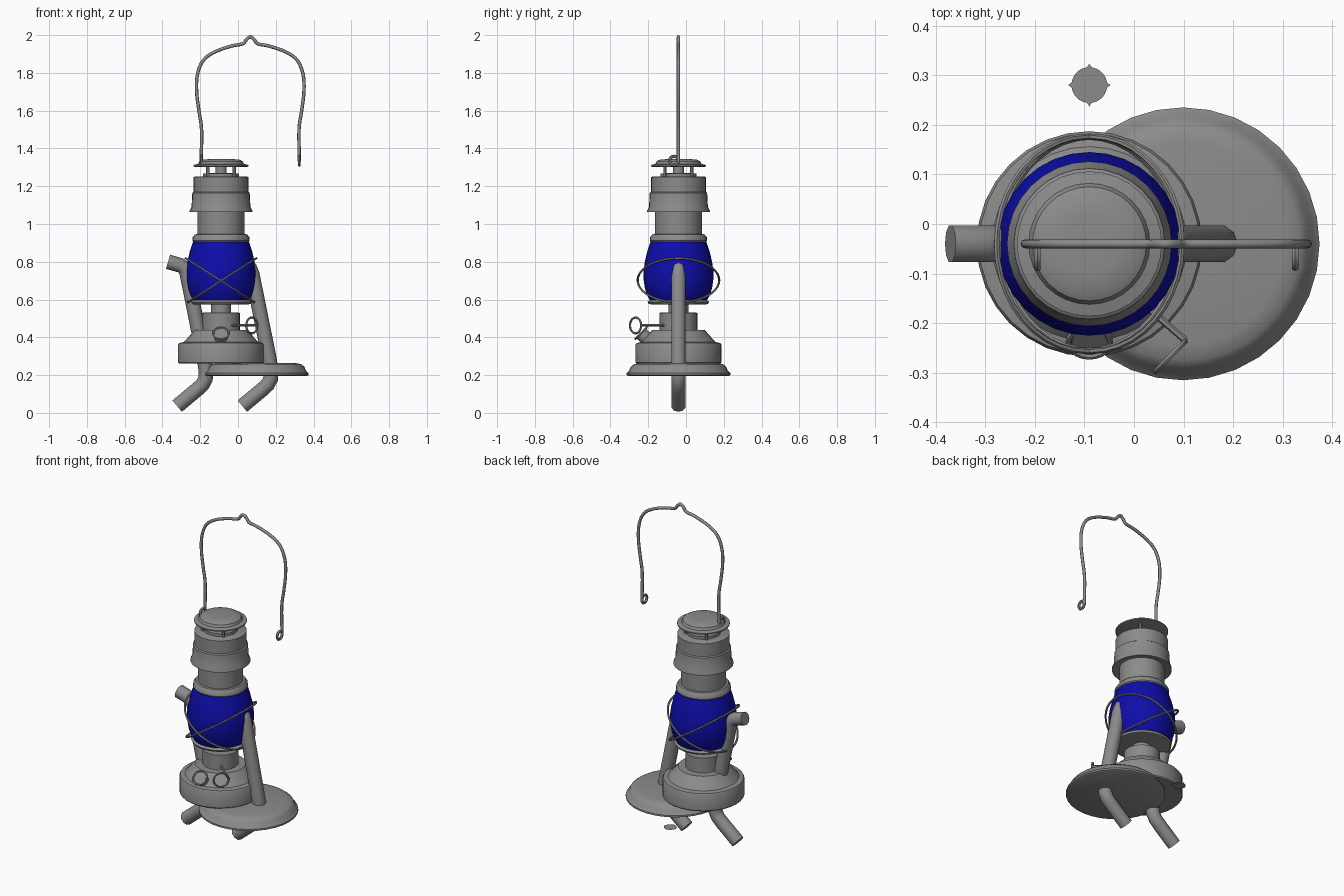
import bpy, bmesh, math
from mathutils import Vector, Matrix

cube = bpy.data.objects.get("Cube")
if cube:
    bpy.data.objects.remove(cube, do_unlink=True)

AXIS = (-0.09, -0.04)  # lantern centre line


def material(name, rgb):
    m = bpy.data.materials.new(name)
    m.use_nodes = True
    m.diffuse_color = (*rgb, 1)
    m.node_tree.nodes["Principled BSDF"].inputs["Base Color"].default_value = (*rgb, 1)
    return m


METAL = material("grey metal", (0.26, 0.26, 0.26))
GLASS = material("blue glass", (0.004, 0.004, 0.4))


def finish(name, bm, mat=METAL, angle=35):
    bmesh.ops.recalc_face_normals(bm, faces=bm.faces)
    me = bpy.data.meshes.new(name)
    bm.to_mesh(me)
    bm.free()
    me.materials.append(mat)
    ob = bpy.data.objects.new(name, me)
    bpy.context.collection.objects.link(ob)
    bpy.ops.object.select_all(action='DESELECT')
    ob.select_set(True)
    bpy.context.view_layer.objects.active = ob
    bpy.ops.object.shade_smooth_by_angle(angle=math.radians(angle))
    return ob


def skin(bm, rings, closed=False, caps=True):
    """Bridge successive vertex rings with quads."""
    n = len(rings[0])
    pairs = list(zip(rings, rings[1:]))
    if closed:
        pairs.append((rings[-1], rings[0]))
    for a, b in pairs:
        for i in range(n):
            j = (i + 1) % n
            bm.faces.new((a[i], a[j], b[j], b[i]))
    if caps and not closed:
        bm.faces.new(rings[0])
        bm.faces.new(rings[-1])


def lathe(name, profile, mat=METAL, centre=AXIS, sides=32):
    """Turn a (radius, height) profile about a vertical axis."""
    bm = bmesh.new()
    rings = [[bm.verts.new((centre[0] + r * math.cos(t), centre[1] + r * math.sin(t), z))
              for t in (2 * math.pi * i / sides for i in range(sides))]
             for r, z in profile]
    skin(bm, rings)
    return finish(name, bm, mat)


def pipe(name, path, radius, sides=8, closed=False):
    """Sweep a round section along a planar path."""
    pts = [Vector(p) for p in path]
    n = len(pts)
    # find the plane of the path so that the section never twists
    side = Vector((0, 0, 0))
    for k in range(1, n - 1):
        side = (pts[k] - pts[0]).cross(pts[k + 1] - pts[0])
        if side.length > 1e-6:
            break
    if side.length < 1e-6:
        side = (pts[1] - pts[0]).orthogonal()
    side.normalize()
    bm = bmesh.new()
    rings = []
    for k, p in enumerate(pts):
        before = pts[k - 1] if closed or k > 0 else p
        after = pts[(k + 1) % n] if closed or k < n - 1 else p
        out = (after - before).normalized().cross(side)
        rings.append([bm.verts.new(p + radius * (math.cos(t) * out + math.sin(t) * side))
                      for t in (2 * math.pi * i / sides for i in range(sides))])
    skin(bm, rings, closed)
    return finish(name, bm, angle=50)


def smooth_path(pts, steps=4):
    """Catmull-Rom points through a short list."""
    p = [Vector(q) for q in pts]
    p = [2 * p[0] - p[1]] + p + [2 * p[-1] - p[-2]]
    out = []
    for a, b, c, d in zip(p, p[1:], p[2:], p[3:]):
        for s in range(steps):
            t = s / steps
            out.append(0.5 * (2 * b + (c - a) * t + (2 * a - 5 * b + 4 * c - d) * t ** 2
                              + (3 * b - a - 3 * c + d) * t ** 3))
    return out + [p[-2]]


def hoop(name, centre, u, v, radius, wire, steps=32):
    """Closed wire ring spanned by directions u and v."""
    c, u, v = Vector(centre), Vector(u).normalized(), Vector(v).normalized()
    path = [c + radius * (math.cos(t) * u + math.sin(t) * v)
            for t in (2 * math.pi * i / steps for i in range(steps))]
    return pipe(name, path, wire, 6, True)


# Base dish, offset to the left of the lantern
lathe("base_dish", [(0.265, 0.195), (0.275, 0.2), (0.275, 0.21), (0.262, 0.222), (0.252, 0.245),
                    (0.235, 0.258), (0.205, 0.264)], centre=(0.099, -0.04))

# Fuel tank and burner
lathe("fuel_tank", [(0.222, 0.262), (0.227, 0.268), (0.227, 0.362), (0.222, 0.37),
                    (0.196, 0.375), (0.14, 0.438), (0.1, 0.44)])
lathe("burner", [(0.1, 0.435), (0.1, 0.53), (0.052, 0.532), (0.052, 0.58)])
lathe("globe_plate", [(0.14, 0.573), (0.157, 0.577), (0.163, 0.588), (0.15, 0.598)])

# Glass globe
lathe("globe", [(0.148, 0.592), (0.165, 0.62), (0.178, 0.66), (0.185, 0.71), (0.185, 0.75),
                (0.178, 0.8), (0.165, 0.855), (0.148, 0.906)], GLASS)

# Chimney stack, hood and cap
lathe("globe_collar", [(0.146, 0.904), (0.152, 0.912), (0.15, 0.93), (0.138, 0.945), (0.12, 0.947)])
lathe("chimney", [(0.125, 0.94), (0.125, 1.075)])
lathe("chimney_hood", [(0.125, 1.072), (0.166, 1.064), (0.166, 1.07), (0.156, 1.09), (0.152, 1.165),
                       (0.145, 1.17), (0.145, 1.248), (0.138, 1.252)])
lathe("vent_ring", [(0.095, 1.25), (0.095, 1.268), (0.03, 1.27), (0.03, 1.31)])
lathe("top_cap", [(0.14, 1.303), (0.146, 1.305), (0.146, 1.312), (0.122, 1.318), (0.115, 1.332),
                  (0.1, 1.34), (0.06, 1.344)])
for i in range(4):
    a = math.pi * (i / 2 + 0.25)
    x, y = AXIS[0] + 0.1 * math.cos(a), AXIS[1] + 0.1 * math.sin(a)
    pipe("cap_post", [(x, y, 1.245), (x, y, 1.31)], 0.009, 6)

# Two matching bent side tubes
TUBE = [(-0.37, 0.80), (-0.305, 0.781), (-0.281, 0.765), (-0.27, 0.735), (-0.18, 0.29),
        (-0.169, 0.22), (-0.172, 0.18), (-0.188, 0.15), (-0.215, 0.125), (-0.322, 0.036)]
for name, shift in (("right_side_tube", 0), ("left_side_tube", 0.345)):
    pipe(name, [(x + shift, AXIS[1], z) for x, z in TUBE], 0.039, 10)

# Crossed guard wires around the globe
for name, s in (("guard_wire_up_left", 1), ("guard_wire_up_right", -1)):
    hoop(name, (AXIS[0] + 0.005 * s, AXIS[1], 0.702), (0.187, 0, 0.12 * s), (0, 1, 0), 0.216, 0.006, 40)

# Carrying handle with curled ends
HALF = [(0.26, 1.33), (0.258, 1.5), (0.272, 1.6), (0.284, 1.7), (0.28, 1.79), (0.25, 1.865),
        (0.19, 1.91), (0.1, 1.942), (0.04, 1.954), (0.02, 1.977)]
MID = 0.065
arc = [(MID - x, AXIS[1], z) for x, z in HALF] + [(MID, AXIS[1], 1.991)]
arc += [(MID + x, AXIS[1], z) for x, z in reversed(HALF)]
pipe("handle", smooth_path(arc), 0.009, 8)
for name, s in (("handle_curl_right", -1), ("handle_curl_left", 1)):
    hoop(name, (MID + s * 0.26, -0.063, 1.335), (0, 1, 0), (0, 0, 1), 0.024, 0.008, 16)

# Wick key: rod and ring
pipe("wick_rod", [(-0.04, -0.11, 0.463), (0.104, -0.235, 0.463)], 0.007, 6)
hoop("wick_key_ring", (0.073, -0.267, 0.463), (1, 1, 0), (0, 0, 1), 0.042, 0.006, 20)

# Tilted filler neck with a rolled rim
normal = Vector((0, -1, 1)).normalized()
mouth = Vector((AXIS[0], -0.238, 0.422))
pipe("filler_neck", [mouth - normal * 0.06, mouth], 0.036, 16)
hoop("filler_rim", mouth, (1, 0, 0), (0, 1, 1), 0.042, 0.006, 20)

# Loose thin washer with four lugs, behind the tank
bm = bmesh.new()
N = 48
ring = []
for i in range(N):
    r = 0.043 if i % (N // 4) == 0 else 0.036
    t = 2 * math.pi * i / N
    ring.append(bm.verts.new((AXIS[0] + r * math.cos(t), 0.28 + r * math.sin(t), 0.185)))
bm.faces.new(ring)
finish("loose_washer", bm)
